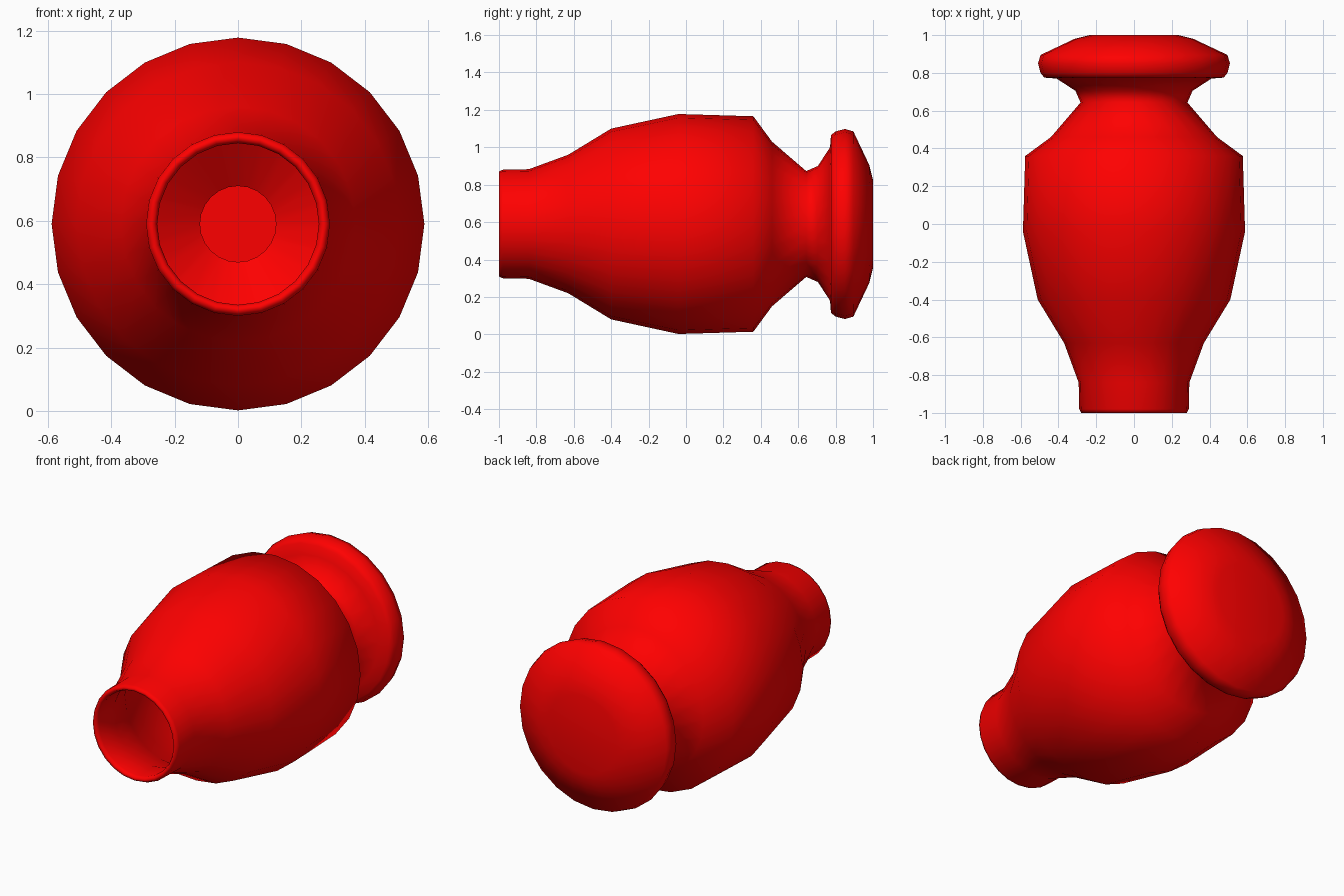
import bpy, bmesh
from math import radians, tau
from mathutils import Vector

if "Cube" in bpy.data.objects:
    bpy.data.objects.remove(bpy.data.objects["Cube"])

AXIS_Z = 0.59
SIDES = 24

# Profile (radius, y): foot centre -> neck -> body -> mouth -> inner cavity -> hollow foot
foot = [(0, 1.0), (0.235, 1.0), (0.315, 0.98), (0.495, 0.895), (0.508, 0.85),
        (0.495, 0.80), (0.475, 0.775), (0.41, 0.77), (0.31, 0.705)]
body = [(0.283, 0.643), (0.44, 0.46), (0.576, 0.36), (0.588, -0.04), (0.51, -0.40),
        (0.37, -0.63), (0.293, -0.84), (0.29, -0.98), (0.28, -1.0)]
cavity = [(0.265, -1.0), (0.255, -0.98), (0.257, -0.83), (0.33, -0.62), (0.46, -0.39),
          (0.54, -0.04), (0.53, 0.33), (0.40, 0.43), (0.12, 0.64), (0.20, 0.76),
          (0.20, 0.90), (0, 0.90)]


def lathe(name, profile):
    """Revolve a profile about the horizontal y axis, faces turned inward."""
    bm = bmesh.new()
    verts = [bm.verts.new((r, y, AXIS_Z)) for r, y in profile]
    edges = [bm.edges.new(pair) for pair in zip(verts, verts[1:])]
    bmesh.ops.spin(bm, geom=verts + edges, cent=Vector((0, 0, AXIS_Z)),
                   axis=Vector((0, 1, 0)), angle=tau, steps=SIDES)
    bmesh.ops.remove_doubles(bm, verts=bm.verts[:], dist=0.0005)
    bmesh.ops.recalc_face_normals(bm, faces=bm.faces[:])
    bmesh.ops.reverse_faces(bm, faces=bm.faces[:])
    mesh = bpy.data.meshes.new(name)
    bm.to_mesh(mesh)
    bm.free()
    obj = bpy.data.objects.new(name, mesh)
    bpy.context.collection.objects.link(obj)
    return obj


# Hollow vase lying on its side, mouth facing the front
vase = lathe("vase", foot + body + cavity)
red = bpy.data.materials.new("red_glaze")
red.diffuse_color = (1.0, 0.0, 0.0, 1)
red.use_nodes = True
red.node_tree.nodes["Principled BSDF"].inputs["Base Color"].default_value = red.diffuse_color
vase.data.materials.append(red)

bpy.context.view_layer.objects.active = vase
vase.select_set(True)
bpy.ops.object.shade_smooth_by_angle(angle=radians(85))
